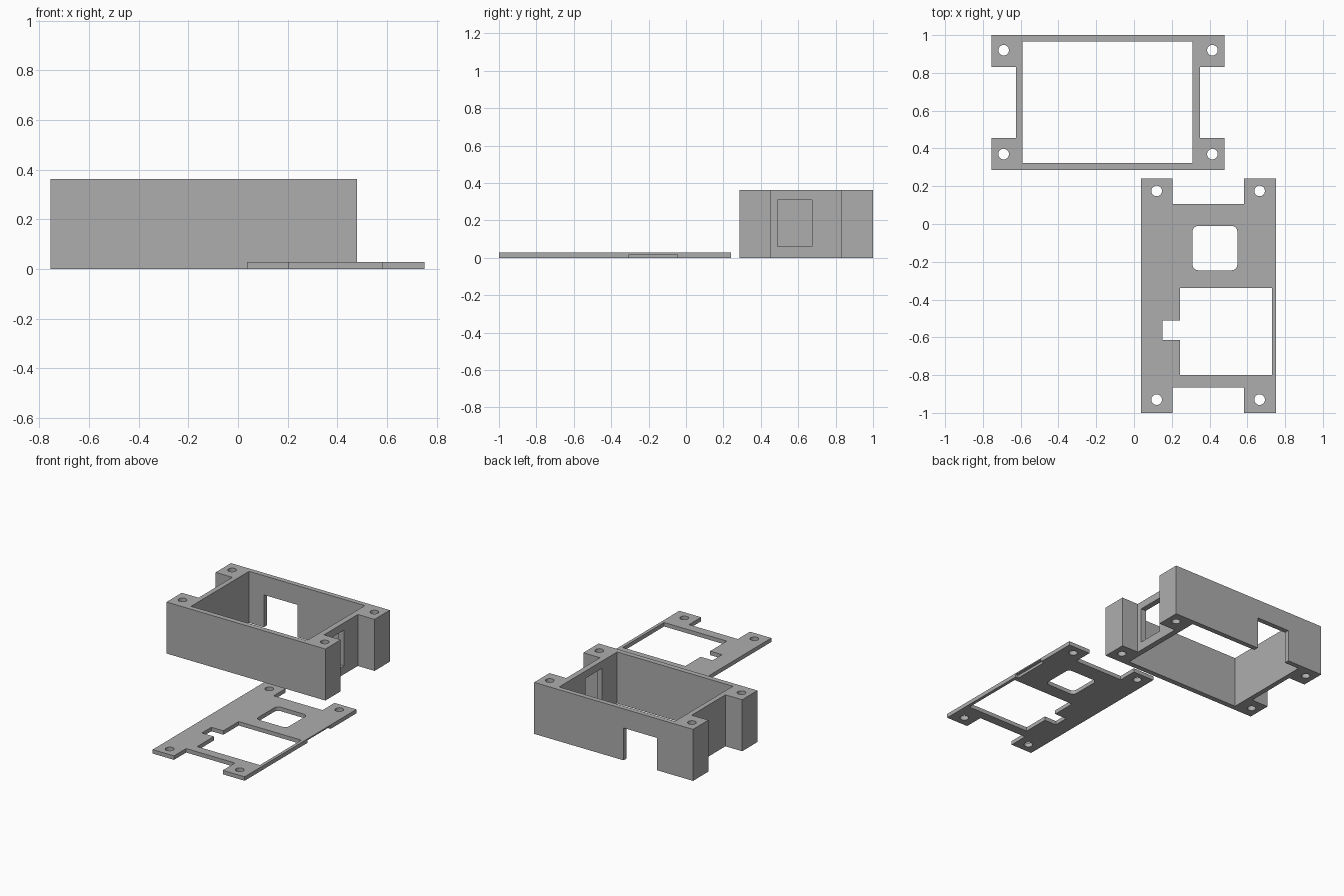
import bpy, bmesh

old = bpy.data.objects.get("Cube")
if old:
    bpy.data.objects.remove(old, do_unlink=True)

GREY = (0.42, 0.42, 0.42, 1.0)
grey = bpy.data.materials.new("matte grey")
grey.use_nodes = True
grey.diffuse_color = GREY
grey.node_tree.nodes["Principled BSDF"].inputs["Base Color"].default_value = GREY


def add_object(name, bm):
    mesh = bpy.data.meshes.new(name)
    bm.to_mesh(mesh)
    bm.free()
    mesh.materials.append(grey)
    obj = bpy.data.objects.new(name, mesh)
    bpy.context.collection.objects.link(obj)
    return obj


def block(name, x, y, z, corner=0):
    """Box between (low, high) pairs, optionally with rounded upright edges."""
    bm = bmesh.new()
    bmesh.ops.create_cube(bm, size=1)
    for v in bm.verts:
        v.co = [r[0] if c < 0 else r[1] for c, r in zip(v.co, (x, y, z))]
    if corner:
        upright = [e for e in bm.edges if abs(e.verts[0].co.z - e.verts[1].co.z) > 1e-4]
        bmesh.ops.bevel(bm, geom=upright, offset=corner, segments=6,
                        profile=0.5, affect='EDGES')
    return add_object(name, bm)


def screw_hole(x, y, radius=0.028):
    bm = bmesh.new()
    bmesh.ops.create_cone(bm, cap_ends=True, segments=32, radius1=radius,
                          radius2=radius, depth=2)
    bmesh.ops.translate(bm, vec=(x, y, 0), verts=bm.verts)
    return add_object("screw_hole_cutter", bm)


def cut(obj, cutters):
    """Subtract each cutter, bake the result, then discard the cutter."""
    bpy.context.view_layer.objects.active = obj
    for cutter in cutters:
        cutter.hide_render = True
        mod = obj.modifiers.new("cut", 'BOOLEAN')
        mod.operation = 'DIFFERENCE'
        mod.solver = 'EXACT'
        mod.object = cutter
        bpy.ops.object.modifier_apply(modifier=mod.name)
        bpy.data.objects.remove(cutter, do_unlink=True)


THROUGH = (-0.5, 0.9)

# Open enclosure with four corner screw posts
enclosure = block("enclosure", (-0.755, 0.48), (0.285, 1), (0, 0.362))
cut(enclosure, [
    block("cavity", (-0.59, 0.31), (0.322, 0.965), THROUGH),
    block("left_recess", (0.35, 0.9), (0.455, 0.83), THROUGH),
    block("right_recess", (-0.9, -0.625), (0.455, 0.83), THROUGH),
    block("end_window", (0.2, 0.6), (0.49, 0.675), (0.06, 0.31)),
    block("back_notch", (-0.475, -0.215), (0.9, 1.1), (-0.1, 0.227)),
] + [screw_hole(x, y) for x in (-0.69, 0.415) for y in (0.37, 0.92)])

# Flat lid with matching screw tabs
lid = block("lid", (0.037, 0.752), (-1, 0.24), (0, 0.028))
cut(lid, [
    block("back_gap", (0.203, 0.582), (0.107, 0.4), THROUGH),
    block("front_gap", (0.203, 0.582), (-1.2, -0.865), THROUGH),
    block("large_opening", (0.243, 0.73), (-0.8, -0.34), THROUGH),
    block("cable_slot", (0.15, 0.3), (-0.615, -0.51), THROUGH),
    block("rounded_opening", (0.31, 0.547), (-0.245, -0.01), THROUGH, corner=0.03),
    block("edge_recess", (0.73, 0.9), (-0.305, -0.045), (-0.1, 0.019)),
] + [screw_hole(x, y) for x in (0.12, 0.665) for y in (-0.93, 0.175)])

# Smooth the round walls, keep the corners crisp
for part in (enclosure, lid):
    bpy.ops.object.select_all(action='DESELECT')
    part.select_set(True)
    bpy.context.view_layer.objects.active = part
    bpy.ops.object.shade_smooth_by_angle()
